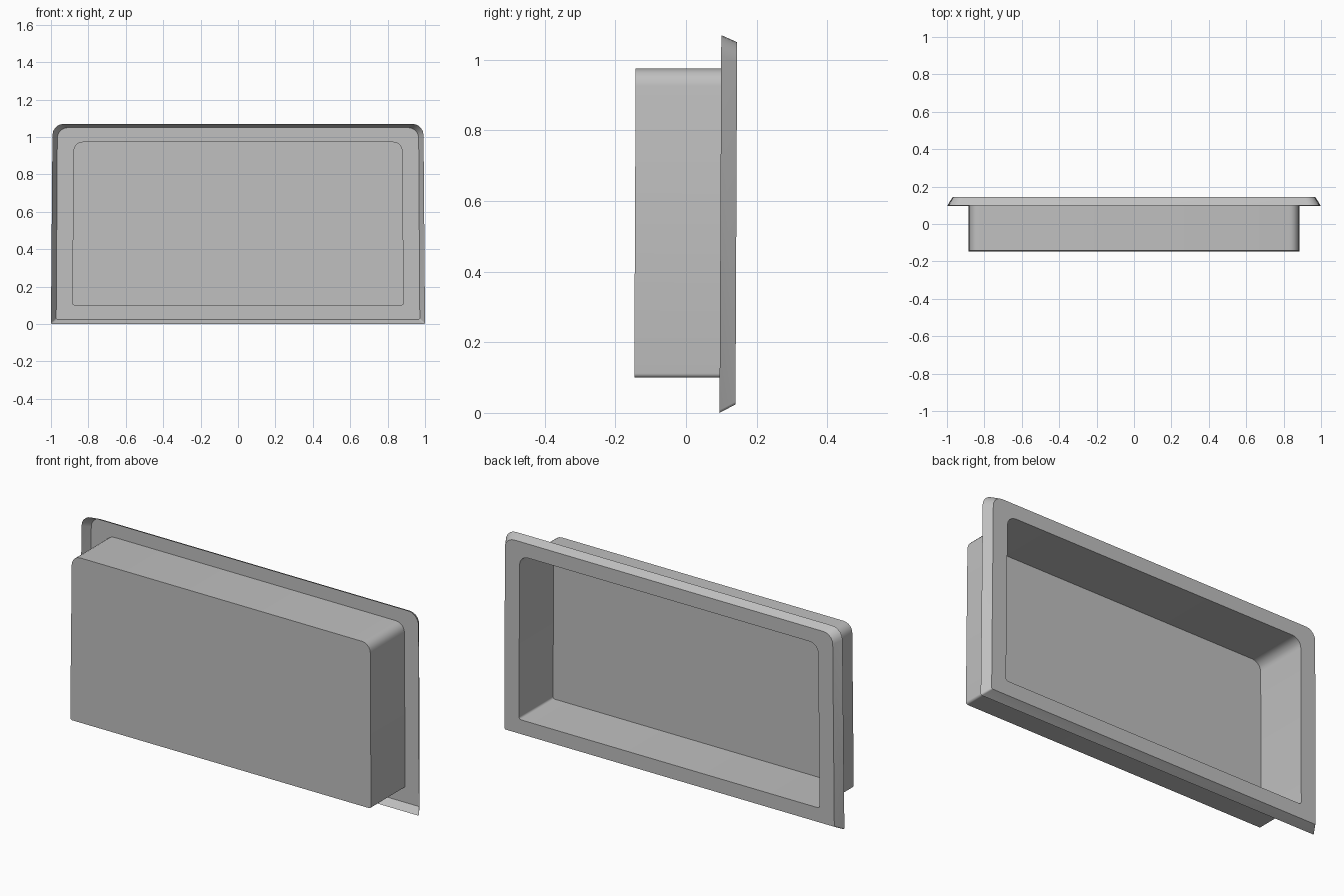
import bpy, bmesh, math

cube = bpy.data.objects.get("Cube")
if cube:
    bpy.data.objects.remove(cube, do_unlink=True)

# Single plain grey material
grey = bpy.data.materials.new("plain grey")
grey.use_nodes = True
colour = (0.527, 0.527, 0.527, 1)
grey.diffuse_color = colour
grey.node_tree.nodes["Principled BSDF"].inputs["Base Color"].default_value = colour

LEAN = 0.005   # slight backward lean over the full height
HEIGHT = 1.07


def outline(half_bottom, half_top, z0, z1, r_bottom, r_top, y, steps=5):
    """Rounded, slightly tapered rectangle, counter-clockwise from the front."""
    corners = [(half_bottom, z0, r_bottom, -90), (half_top, z1, r_top, 0),
               (-half_top, z1, r_top, 90), (-half_bottom, z0, r_bottom, 180)]
    points = []
    for x, z, r, start in corners:
        cx = x - math.copysign(r, x)
        cz = z + r if z == z0 else z - r
        for i in range(steps + 1):
            a = math.radians(start + 90 * i / steps)
            pz = cz + r * math.sin(a)
            points.append((cx + r * math.cos(a), y + LEAN * pz / HEIGHT, pz))
    return points


def sheet(name, outlines, capped=False):
    """Skin successive outlines as a thin sheet, optionally closing the first."""
    bm = bmesh.new()
    rings = [[bm.verts.new(p) for p in o] for o in outlines]
    if capped:
        bm.faces.new(rings[0])
    for a, b in zip(rings, rings[1:]):
        n = len(a)
        for i in range(n):
            j = (i + 1) % n
            bm.faces.new((a[i], b[i], b[j], a[j]))
    mesh = bpy.data.meshes.new(name)
    bm.to_mesh(mesh)
    bm.free()
    mesh.materials.append(grey)
    obj = bpy.data.objects.new(name, mesh)
    bpy.context.collection.objects.link(obj)
    bpy.ops.object.select_all(action='DESELECT')
    obj.select_set(True)
    bpy.context.view_layer.objects.active = obj
    bpy.ops.object.shade_smooth_by_angle(angle=math.radians(30))
    return obj


box_front = outline(0.886, 0.88, 0.10, 0.975, 0.012, 0.05, -0.147)
opening = outline(0.886, 0.88, 0.10, 0.975, 0.012, 0.05, 0.14)
plate_edge = outline(0.972, 0.966, 0.024, 1.05, 0.008, 0.055, 0.14)
lip_edge = outline(1.0, 0.992, 0.0, 1.07, 0.008, 0.06, 0.095)

# Recessed box, open at the back
sheet("recessed_box", [box_front, opening], capped=True)
# Flat flange around the opening with a lip flared forwards
sheet("flange", [opening, plate_edge, lip_edge])
